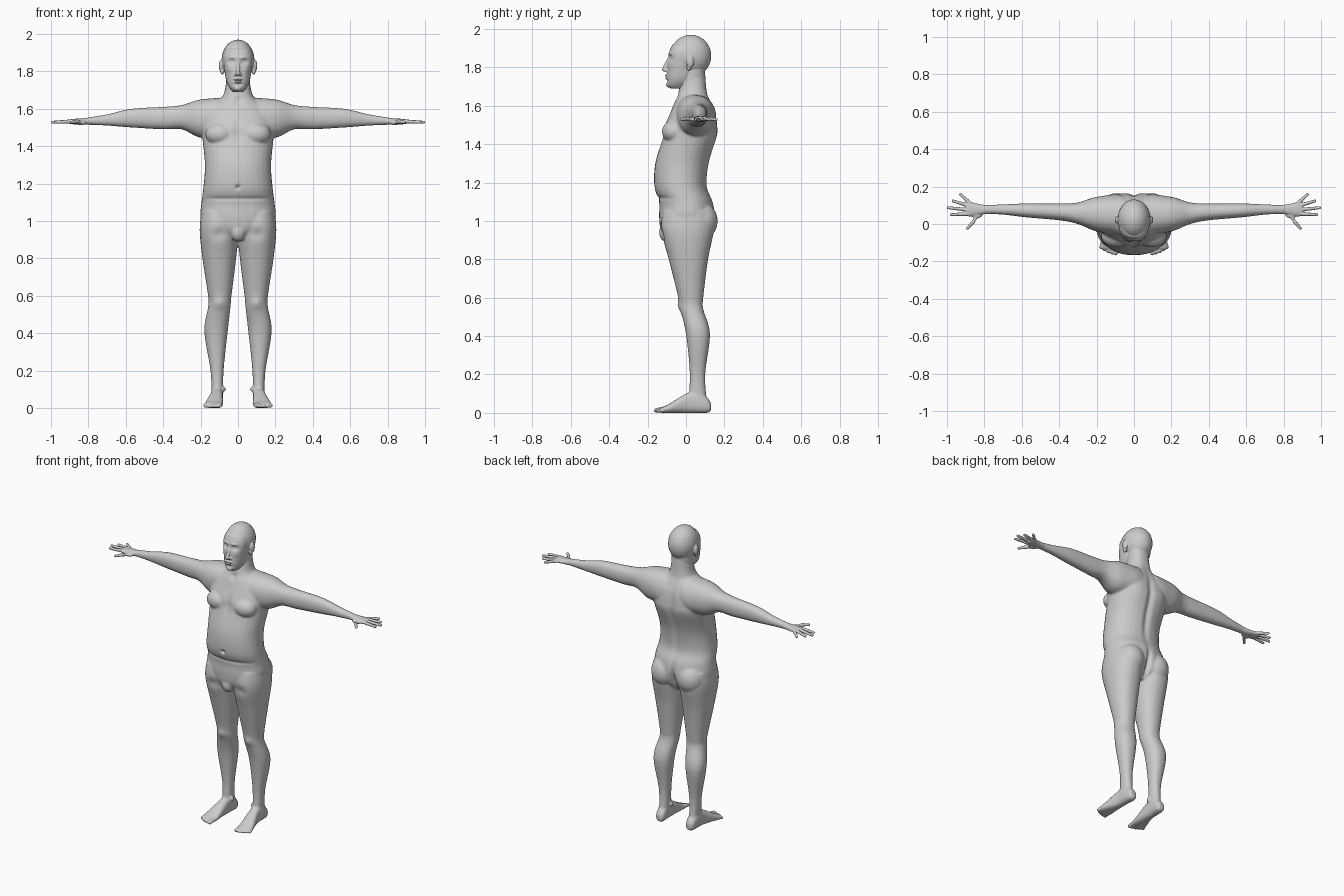
import bpy, bmesh, math
from mathutils import Vector, Matrix

cube = bpy.data.objects.get("Cube")
if cube:
    bpy.data.objects.remove(cube)

grey = (0.6, 0.6, 0.6, 1)
skin = bpy.data.materials.new("plain_grey")
skin.use_nodes = True
skin.diffuse_color = grey
skin.node_tree.nodes["Principled BSDF"].inputs["Base Color"].default_value = grey


def spline(rows, steps=5):
    """Pass a smooth curve through the given cross-sections."""
    last = len(rows) - 1
    smooth_rows = []
    for i in range(last):
        before, start, end, after = (rows[max(0, min(last, i + k))] for k in (-1, 0, 1, 2))
        for step in range(steps):
            t = step / steps
            row = []
            for p, q, r, u in zip(before, start, end, after):
                bend = 2 * p - 5 * q + 4 * r - u + t * (3 * (q - r) + u - p)
                row.append(q + t * (r - p + t * bend) / 2)
            smooth_rows.append(row)
    return smooth_rows + [rows[last]]


def round_off(value, power):
    return math.copysign(abs(value) ** (2 / power), value)


def loft(bm, rows, axis, side=1, power=2.2, sides=32):
    """Skin rounded sections (position, a_min, a_max, b_min, b_max) along an axis."""
    rings = []
    for t, a_min, a_max, b_min, b_max in spline(rows):
        ring = []
        for k in range(sides):
            angle = math.tau * k / sides
            a = (a_min + a_max + (a_max - a_min) * round_off(math.cos(angle), power)) / 2
            b = (b_min + b_max + (b_max - b_min) * round_off(math.sin(angle), power)) / 2
            point = {"x": (t, a, b), "y": (a, t, b), "z": (a, b, t)}[axis]
            ring.append(bm.verts.new((point[0] * side, point[1], point[2])))
        rings.append(ring)
    for lower, upper in zip(rings, rings[1:]):
        for k in range(sides):
            bm.faces.new((lower[k - 1], lower[k], upper[k], upper[k - 1]))
    bm.faces.new(rings[0])
    bm.faces.new(rings[-1])


def column(bm, rows):
    """Loft upright sections (height, half width, front, back) that are symmetric in x."""
    loft(bm, [(z, -width, width, front, back) for z, width, front, back in rows], "z")


def ball(bm, centre, radii, side=1):
    centre = Vector((centre[0] * side, centre[1], centre[2]))
    place = Matrix.Translation(centre) @ Matrix.Diagonal((*radii, 1))
    bmesh.ops.create_uvsphere(bm, u_segments=24, v_segments=16, radius=1, matrix=place)


def capsule(bm, start, end, start_radius, end_radius, side=1):
    p, q = (Vector((v[0] * side, v[1], v[2])) for v in (start, end))
    turn = (q - p).to_track_quat("Z", "Y").to_matrix().to_4x4()
    bmesh.ops.create_cone(bm, cap_ends=True, segments=16, radius1=start_radius, radius2=end_radius,
                          depth=(q - p).length, matrix=Matrix.Translation((p + q) / 2) @ turn)
    ball(bm, p, [start_radius] * 3)
    ball(bm, q, [end_radius] * 3)


def press(mesh, direction, dents):
    """Push soft dents (x, z, x radius, z radius, depth) into the side facing against direction."""
    facing = [max(0, -direction * v.normal.y) for v in mesh.vertices]
    for x, z, x_radius, z_radius, depth in dents:
        for centre in {x, -x}:
            for v, weight in zip(mesh.vertices, facing):
                spread = ((v.co.x - centre) / x_radius) ** 2 + ((v.co.z - z) / z_radius) ** 2
                if weight and spread < 6:
                    v.co.y += direction * depth * weight * math.exp(-spread)


def finish(bm, name, voxel, smooth):
    """Fuse the overlapping volumes into one smooth skin."""
    bmesh.ops.recalc_face_normals(bm, faces=bm.faces)
    rough = bpy.data.meshes.new(name + "_volumes")
    bm.to_mesh(rough)
    bm.free()
    obj = bpy.data.objects.new(name, rough)
    bpy.context.collection.objects.link(obj)
    fuse = obj.modifiers.new("fuse", "REMESH")
    fuse.mode = "VOXEL"
    fuse.voxel_size = voxel
    relax = obj.modifiers.new("relax", "SMOOTH")
    relax.iterations = smooth
    graph = bpy.context.evaluated_depsgraph_get()
    obj.data = bpy.data.meshes.new_from_object(obj.evaluated_get(graph))
    obj.modifiers.clear()
    bpy.data.meshes.remove(rough)
    obj.data.name = name
    obj.data.materials.clear()
    obj.data.materials.append(skin)
    obj.data.shade_smooth()
    return obj.data


# Torso and neck
body = bmesh.new()
column(body, [(.9, .07, -.09, .09), (.95, .16, -.13, .13), (1.02, .2, -.14, .15), (1.1, .195, -.14, .14),
              (1.18, .185, -.165, .11), (1.3, .177, -.16, .12), (1.44, .19, -.12, .16), (1.5, .195, -.11, .16),
              (1.57, .18, -.08, .15), (1.62, .14, -.06, .13), (1.67, .08, -.04, .11), (1.77, .06, -.02, .1)])
ball(body, (0, -.1, .94), (.04, .04, .05))

leg = [(1.05, .01, .195, -.12, .14), (.95, 0, .205, -.13, .145), (.8, .01, .19, -.09, .115),
       (.6, .035, .16, -.04, .09), (.54, .04, .16, -.03, .09), (.41, .055, .18, 0, .125),
       (.2, .077, .147, .02, .1), (.05, .08, .14, .01, .11)]
foot = [(.13, .09, .13, .01, .05), (.11, .08, .14, 0, .08), (.06, .08, .145, 0, .115),
        (0, .08, .15, 0, .1), (-.1, .08, .18, 0, .04), (-.13, .085, .18, 0, .03)]
arm = [(.06, -.06, .15, 1.44, 1.66), (.2, -.04, .145, 1.445, 1.65), (.3, 0, .115, 1.49, 1.62),
       (.4, .02, .11, 1.49, 1.61), (.57, .035, .11, 1.5, 1.6), (.7, .05, .105, 1.51, 1.57),
       (.81, .055, .1, 1.515, 1.553)]
for side in (1, -1):
    loft(body, leg, "z", side)
    loft(body, foot, "y", side, 2.5)
    loft(body, arm, "x", side)
    ball(body, (.095, .075, 1), (.09, .09, .1), side)        # buttock
    ball(body, (.095, -.065, 1.465), (.08, .06, .06), side)  # chest muscle
    ball(body, (.1, .045, .1), (.036, .02, .02), side)       # ankle bone
    for toe in range(5):
        x = .097 + .02 * toe
        radius = .01 if toe else .013
        tip = -.157 + .002 * toe ** 2
        capsule(body, (x, -.12, radius * 1.5), (x, tip, radius), radius, radius, side)

body_mesh = finish(body, "body", .0065, 5)
# Navel, breastbone, belly fold, groin, throat and kneecap
press(body_mesh, 1, [(0, 1.18, .01, .01, .02), (0, 1.48, .02, .07, .01), (.1, 1.12, .1, .01, .007),
                     (.1, .93, .04, .03, .01), (0, 1.64, .02, .02, .01), (.1, .56, .03, .03, -.01)])
# Spine, buttock cleft and shoulder blade
press(body_mesh, -1, [(0, 1.38, .02, .2, .015), (0, .97, .015, .08, .03), (.1, 1.5, .06, .1, -.01)])

# Head with upper neck, face and ears
head = bmesh.new()
ball(head, (0, .025, 1.86), (.088, .107, .11))
column(head, [(1.69, .026, -.08, 0), (1.705, .04, -.096, .01), (1.73, .056, -.1, .04), (1.77, .067, -.1, .06),
              (1.87, .08, -.09, .07), (1.92, .066, -.07, .07)])
column(head, [(1.68, .068, -.03, .104), (1.73, .064, -.03, .1), (1.8, .066, -.02, .1)])
capsule(head, (0, -.09, 1.845), (0, -.113, 1.79), .008, .0125)  # nose
ball(head, (0, -.1, 1.757), (.024, .01, .006))                  # upper lip
ball(head, (0, -.097, 1.744), (.02, .012, .007))                # lower lip
ball(head, (0, -.088, 1.71), (.02, .016, .015))                 # chin
for side in (1, -1):
    ball(head, (.013, -.1, 1.783), (.009, .012, .008), side)    # nostril
    ball(head, (.09, .022, 1.83), (.013, .02, .033), side)      # ear
    ball(head, (.084, .015, 1.8), (.01, .012, .018), side)      # ear lobe
# Eye sockets, eyelids, brows, mouth line, cheekbones and chin fold
press(finish(head, "head", .0035, 4), 1, [
    (.034, 1.85, .02, .013, .016), (.034, 1.85, .01, .006, -.007), (.03, 1.874, .02, .007, -.005),
    (0, 1.75, .02, .004, .005), (.05, 1.81, .02, .02, -.005), (0, 1.73, .03, .007, .005)])

# Hands
palm = [(.775, .055, .1, 1.515, 1.557), (.82, .05, .105, 1.515, 1.55), (.88, .04, .117, 1.517, 1.546),
        (.9, .05, .107, 1.52, 1.543)]
fingers = [((.875, .11), (.928, .158)), ((.89, .1), (.967, .123)), ((.895, .077), (.993, .087)),
           ((.89, .054), (.978, .05)), ((.83, .06), (.86, .01)), ((.86, .01), (.89, -.023))]
for side, name in ((1, "left_hand"), (-1, "right_hand")):
    hand = bmesh.new()
    loft(hand, palm, "x", side)
    for base, tip in fingers:
        capsule(hand, (*base, 1.533), (*tip, 1.528), .0105, .008, side)
    ball(hand, (.84, .05, 1.527), (.03, .02, .014), side)  # thumb pad
    finish(hand, name, .0035, 3)
